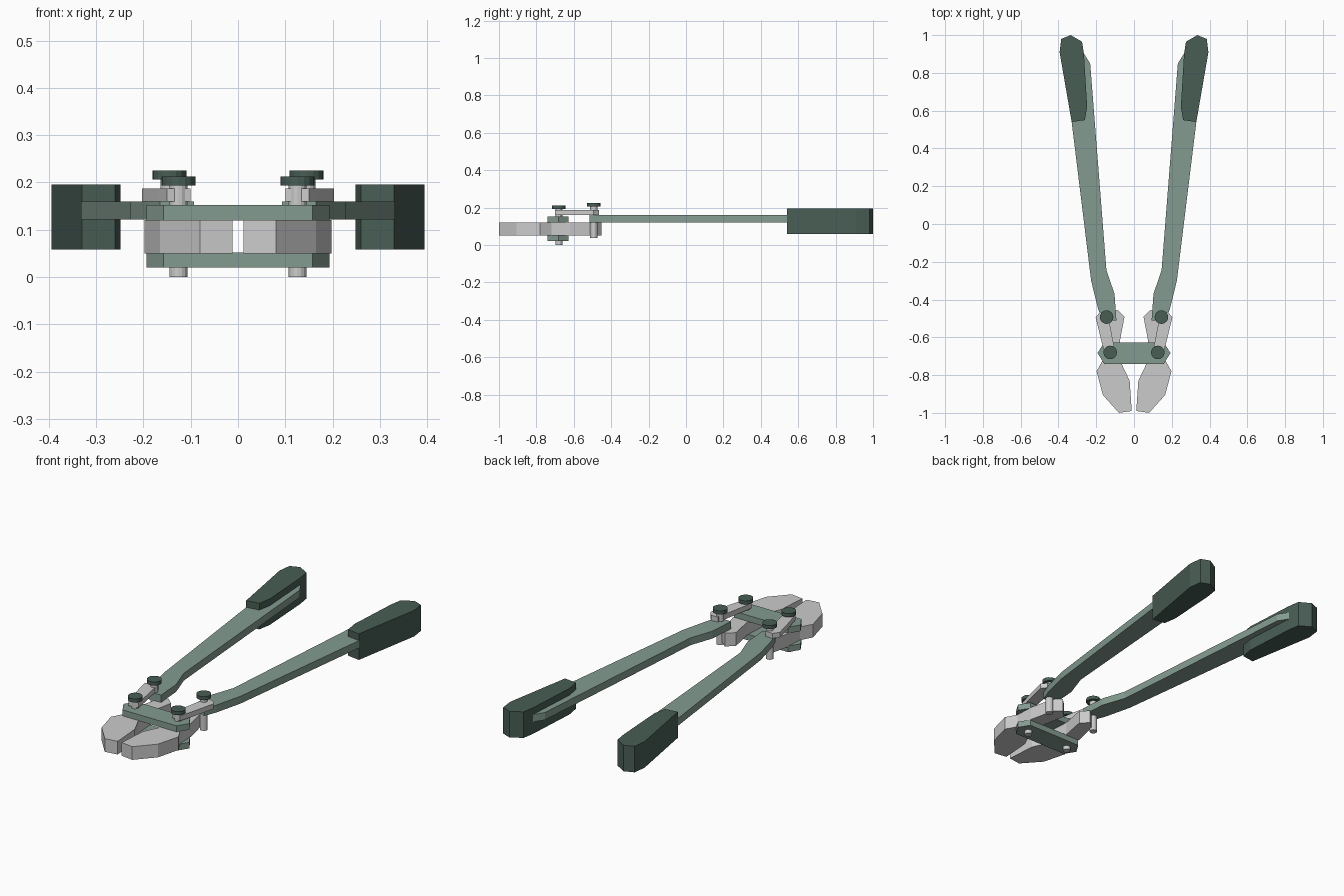
import bpy, bmesh

if "Cube" in bpy.data.objects:
    bpy.data.objects.remove(bpy.data.objects["Cube"])


def material(name, color):
    m = bpy.data.materials.new(name)
    m.diffuse_color = (*color, 1)
    m.use_nodes = True
    m.node_tree.nodes["Principled BSDF"].inputs["Base Color"].default_value = m.diffuse_color
    return m


GREEN = material("sage_paint", (0.23, 0.33, 0.28))
DARK = material("dark_green", (0.065, 0.11, 0.09))


def finish(bm, name, mat):
    bmesh.ops.recalc_face_normals(bm, faces=bm.faces)
    me = bpy.data.meshes.new(name)
    bm.to_mesh(me)
    bm.free()
    ob = bpy.data.objects.new(name, me)
    bpy.context.collection.objects.link(ob)
    if mat:
        me.materials.append(mat)
    return ob


def slab(name, outline, z0, z1, mat=None, side=1):
    """Extrude a plan outline from z0 to z1, mirrored in x when side is -1."""
    bm = bmesh.new()
    face = bm.faces.new([bm.verts.new((x * side, y, z0)) for x, y in outline])
    ext = bmesh.ops.extrude_face_region(bm, geom=[face])
    top = [v for v in ext["geom"] if isinstance(v, bmesh.types.BMVert)]
    bmesh.ops.translate(bm, verts=top, vec=(0, 0, z1 - z0))
    return finish(bm, name, mat)


def disc(name, x, y, r, z0, z1, mat=None):
    bm = bmesh.new()
    bmesh.ops.create_cone(bm, cap_ends=True, segments=16, radius1=r, radius2=r, depth=z1 - z0)
    bmesh.ops.translate(bm, verts=bm.verts, vec=(x, y, (z0 + z1) / 2))
    return finish(bm, name, mat)


# Plan outlines of the right-hand parts
jaw = [(0.012, -0.99), (0.08, -1.0), (0.165, -0.905), (0.198, -0.78), (0.165, -0.72),
       (0.16, -0.62), (0.13, -0.487), (0.09, -0.453), (0.05, -0.49), (0.075, -0.62),
       (0.068, -0.735), (0.023, -0.83)]
handle = [(0.093, -0.51), (0.165, -0.515), (0.19, -0.45), (0.227, -0.30), (0.33, 0.54),
          (0.345, 0.90), (0.27, 0.91), (0.232, 0.85), (0.146, -0.245), (0.103, -0.37)]
grip = [(0.26, 0.55), (0.33, 0.54), (0.394, 0.91), (0.385, 0.98), (0.335, 1.0),
        (0.275, 0.965), (0.265, 0.90), (0.248, 0.62)]
link = [(0.10, -0.69), (0.15, -0.70), (0.17, -0.63), (0.203, -0.495), (0.18, -0.465),
        (0.14, -0.467), (0.105, -0.65)]
plate = [(-0.193, -0.683), (-0.158, -0.74), (0.158, -0.74),
         (0.193, -0.683), (0.158, -0.627), (-0.158, -0.627)]

# Mirrored jaws, arms and pins
for side, tag in ((1, "right"), (-1, "left")):
    slab("jaw_" + tag, jaw, 0.05, 0.12, None, side)
    slab("handle_" + tag, handle, 0.121, 0.16, GREEN, side)
    slab("grip_" + tag, grip, 0.058, 0.196, DARK, side)
    slab("link_" + tag, link, 0.16, 0.187, None, side)
    disc("jaw_pin_" + tag, side * 0.126, -0.68, 0.019, 0, 0.194)
    disc("jaw_pin_cap_" + tag, side * 0.126, -0.68, 0.036, 0.193, 0.212, DARK)
    disc("link_pin_" + tag, side * 0.145, -0.493, 0.019, 0.036, 0.207)
    disc("link_pin_cap_" + tag, side * 0.145, -0.493, 0.036, 0.206, 0.225, DARK)

# Cross plates holding the jaws
slab("lower_plate", plate, 0.02, 0.052, GREEN)
slab("upper_plate", plate, 0.119, 0.152, GREEN)
